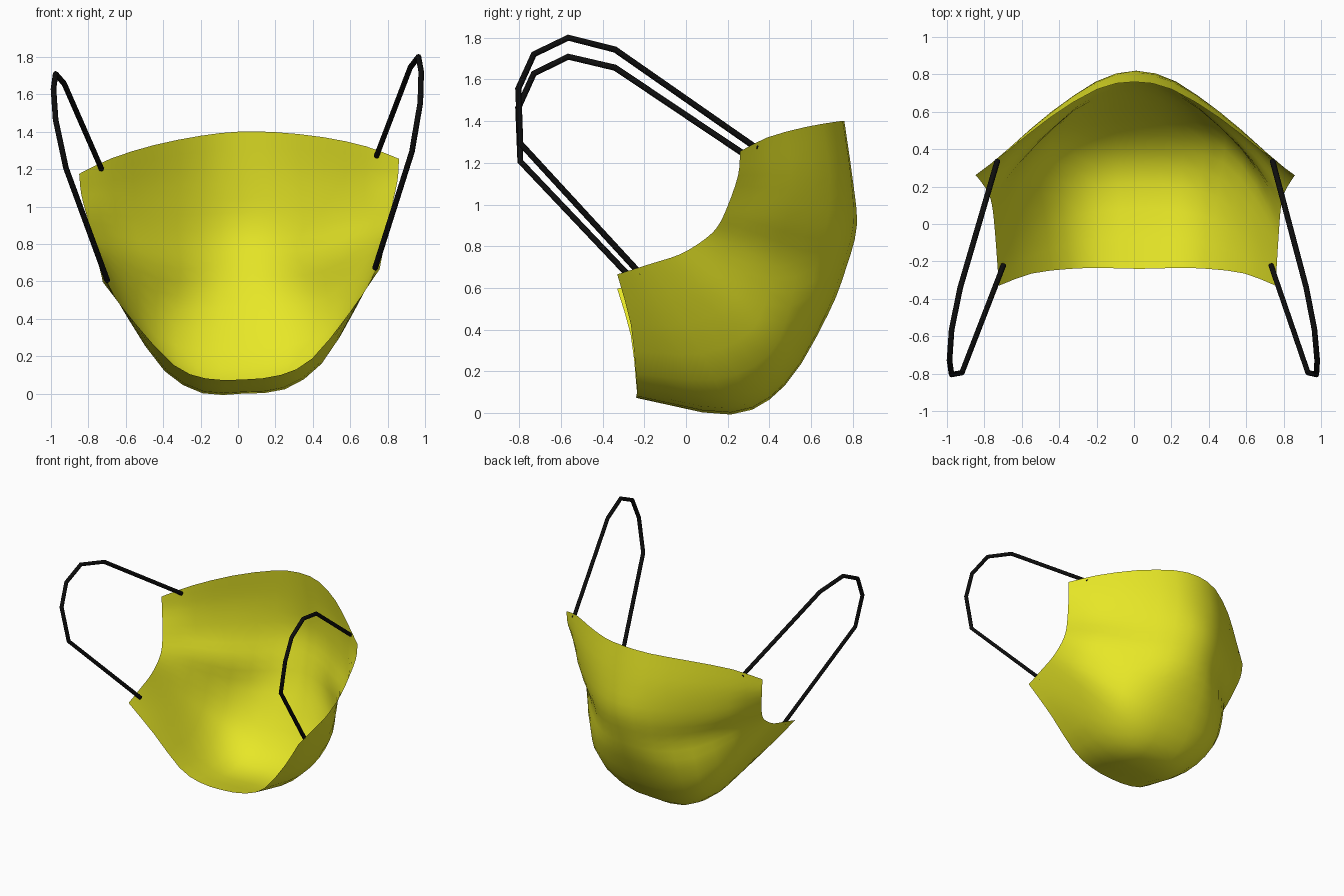
import bpy, bmesh
from mathutils import Vector

if "Cube" in bpy.data.objects:
    bpy.data.objects.remove(bpy.data.objects["Cube"])


def material(name, color):
    m = bpy.data.materials.new(name)
    m.diffuse_color = color
    m.use_nodes = True
    m.node_tree.nodes["Principled BSDF"].inputs["Base Color"].default_value = m.diffuse_color
    return m


yellow = material("yellow_fabric", (0.8, 0.8, 0.02, 1))
black = material("black_elastic", (0.004, 0.004, 0.004, 1))


def settle(p, side=1):
    """Mirror a point to one side and apply the slight sideways tilt."""
    x, y, z = p[0] * side, p[1], p[2]
    return Vector((x + 0.03 - 0.02 * z, y, z + 0.047 * x))


def refine(pts, steps):
    """Catmull-Rom subdivision of a point list."""
    ext = [2 * pts[0] - pts[1]] + pts + [2 * pts[-1] - pts[-2]]
    out = []
    for i in range(len(pts) - 1):
        a, b, c, d = ext[i:i + 4]
        for s in range(steps):
            t = s / steps
            out.append(0.5 * (2 * b + (c - a) * t + (2 * a - 5 * b + 4 * c - d) * t * t
                              + (3 * b - a - 3 * c + d) * t ** 3))
    return out + [pts[-1]]


# Mask cross-sections, top edge to chin lip, each from the centre line to the side edge
rows = [
    [(0, .76, 1.40), (.20, .72, 1.388), (.45, .57, 1.35), (.68, .39, 1.29), (.855, .26, 1.215)],
    [(0, .80, 1.12), (.20, .76, 1.13), (.45, .60, 1.12), (.67, .41, 1.11), (.845, .25, 1.10)],
    [(0, .82, .90), (.22, .755, .89), (.45, .58, .89), (.66, .39, .92), (.81, .20, .955)],
    [(0, .77, .70), (.22, .70, .68), (.43, .53, .70), (.63, .34, .78), (.785, .15, .855)],
    [(0, .68, .47), (.24, .635, .46), (.46, .50, .49), (.645, .28, .64), (.77, .08, .79)],
    [(0, .48, .14), (.24, .46, .15), (.46, .40, .26), (.635, .20, .49), (.76, -.03, .725)],
    [(0, .22, 0), (.22, .20, .012), (.42, .14, .14), (.59, 0, .40), (.75, -.17, .68)],
    [(0, -.24, .075), (.20, -.235, .09), (.37, -.24, .17), (.57, -.265, .40), (.74, -.33, .63)],
]
full = [[settle(p, -1) for p in reversed(r[1:])] + [settle(p) for p in r] for r in rows]
full = [refine(r, 2) for r in full]
columns = [refine(list(c), 3) for c in zip(*full)]

# Mask shell, a thin sheet
bm = bmesh.new()
grid = [[bm.verts.new(p) for p in col] for col in columns]
for a, b in zip(grid, grid[1:]):
    for i in range(len(a) - 1):
        bm.faces.new((a[i], a[i + 1], b[i + 1], b[i])).smooth = True
bm.normal_update()
if sum(f.normal.y for f in bm.faces) < 0:
    bmesh.ops.reverse_faces(bm, faces=bm.faces[:])
mesh = bpy.data.meshes.new("mask_shell")
bm.to_mesh(mesh)
bm.free()
mesh.materials.append(yellow)
shell = bpy.data.objects.new("mask_shell", mesh)
bpy.context.collection.objects.link(shell)

# Elastic ear loops
loop = [(.735, .34, 1.235), (.925, -.34, 1.70), (.97, -.565, 1.755), (.983, -.73, 1.675),
        (.975, -.805, 1.51), (.925, -.795, 1.25), (.715, -.22, .635)]
for name, side in (("left_ear_loop", -1), ("right_ear_loop", 1)):
    cu = bpy.data.curves.new(name, 'CURVE')
    cu.dimensions = '3D'
    cu.bevel_depth = 0.015
    cu.bevel_resolution = 2
    cu.use_fill_caps = True
    sp = cu.splines.new('POLY')
    sp.points.add(len(loop) - 1)
    for pt, p in zip(sp.points, loop):
        pt.co = (*settle(p, side), 1)
    cu.materials.append(black)
    bpy.context.collection.objects.link(bpy.data.objects.new(name, cu))
